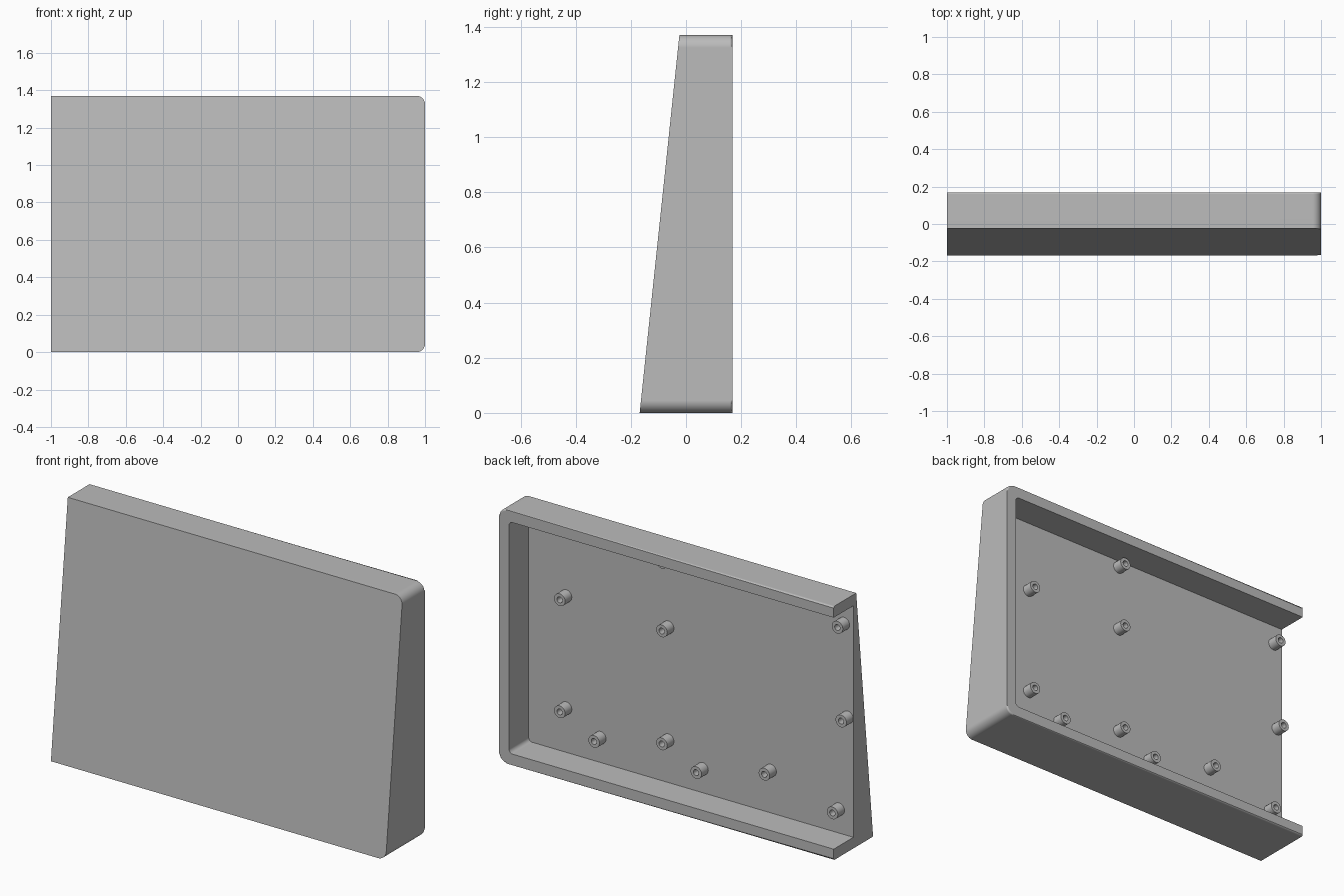
import bpy, bmesh, math
from mathutils import Vector, Matrix

cube = bpy.data.objects.get("Cube")
if cube:
    bpy.data.objects.remove(cube, do_unlink=True)

HEIGHT, BACK, FLOOR, WALL = 1.37, 0.168, 0.0, 0.06
FRONT_LOW, FRONT_HIGH = -0.168, -0.024

grey = bpy.data.materials.new("light_grey_plastic")
grey.use_nodes = True
colour = (0.5, 0.5, 0.5, 1)
grey.diffuse_color = colour
grey.node_tree.nodes["Principled BSDF"].inputs["Base Color"].default_value = colour


def front_y(z):
    return FRONT_LOW + (FRONT_HIGH - FRONT_LOW) * z / HEIGHT


def d_outline(x0, x1, z0, z1, r, steps=8):
    """Rectangle in x and z whose two corners on the +x side are rounded."""
    pts = [(x0, z1), (x0, z0)]
    for cz, start in ((z0 + r, -90), (z1 - r, 0)):
        for i in range(steps + 1):
            a = math.radians(start + 90 * i / steps)
            pts.append((x1 - r + r * math.cos(a), cz + r * math.sin(a)))
    return pts


def new_object(name, bm):
    bmesh.ops.recalc_face_normals(bm, faces=bm.faces)
    mesh = bpy.data.meshes.new(name)
    bm.to_mesh(mesh)
    bm.free()
    mesh.materials.append(grey)
    obj = bpy.data.objects.new(name, mesh)
    bpy.context.collection.objects.link(obj)
    return obj


def prism(outline, y_front, y_back):
    bm = bmesh.new()
    front = [bm.verts.new((x, y_front(z), z)) for x, z in outline]
    back = [bm.verts.new((x, y_back, z)) for x, z in outline]
    bm.faces.new(front)
    bm.faces.new(back[::-1])
    for i in range(len(outline)):
        j = (i + 1) % len(outline)
        bm.faces.new((front[i], front[j], back[j], back[i]))
    return bm


def select_only(obj):
    bpy.ops.object.select_all(action='DESELECT')
    obj.select_set(True)
    bpy.context.view_layer.objects.active = obj


def smooth(obj):
    select_only(obj)
    bpy.ops.object.shade_smooth_by_angle(angle=math.radians(35))


# Wedge-shaped shell, with a small fillet round the back rim
bm = prism(d_outline(-1, 1, 0, HEIGHT, 0.045), front_y, BACK)
rim = [e for e in bm.edges
       if all(v.co.y > BACK - 0.001 for v in e.verts)
       and any(v.co.x > -0.99 for v in e.verts)]
bmesh.ops.bevel(bm, geom=rim, offset=0.009, segments=3, profile=0.5,
                affect='EDGES', clamp_overlap=True)
shell = new_object("housing_shell", bm)

# Cavity, open at the back and at the -x end
cutter = new_object("cavity_cutter", prism(
    d_outline(-1.2, 1 - WALL, WALL, HEIGHT - WALL, 0.022), lambda z: FLOOR, 0.4))
cut = shell.modifiers.new("cavity", 'BOOLEAN')
cut.operation, cut.solver, cut.object = 'DIFFERENCE', 'EXACT', cutter
select_only(shell)
bpy.ops.object.modifier_apply(modifier=cut.name)
bpy.data.objects.remove(cutter, do_unlink=True)
smooth(shell)
shell.modifiers.new("even_shading", 'WEIGHTED_NORMAL').keep_sharp = True

# Hollow screw bosses standing on the inner face of the panel
BOSS_R, HOLE_R, BOSS_L = 0.033, 0.016, 0.057


def screw_boss(name, x, z):
    bm = bmesh.new()
    profile = [(BOSS_R, -0.005), (BOSS_R, BOSS_L), (HOLE_R, BOSS_L),
               (HOLE_R, 0.004), (0, 0.004)]
    verts = [bm.verts.new((r, y, 0)) for r, y in profile]
    edges = [bm.edges.new(pair) for pair in zip(verts, verts[1:])]
    bmesh.ops.spin(bm, geom=verts + edges, cent=(0, 0, 0), axis=(0, 1, 0),
                   angle=math.tau, steps=28, use_duplicate=False)
    bmesh.ops.remove_doubles(bm, verts=bm.verts, dist=0.0001)
    bmesh.ops.holes_fill(bm, edges=[e for e in bm.edges if e.is_boundary], sides=0)
    bmesh.ops.transform(bm, matrix=Matrix.Translation(Vector((x, FLOOR, z))), verts=bm.verts)
    smooth(new_object(name, bm))


bosses = [(0.715, 0.905), (0.715, 0.3),
          (0.105, 1.27), (0.105, 0.9), (0.105, 0.29),
          (0.51, 0.195), (-0.1, 0.19), (-0.507, 0.29),
          (-0.944, 1.2), (-0.966, 0.7), (-0.914, 0.19)]
for i, (x, z) in enumerate(bosses, 1):
    screw_boss(f"screw_boss_{i}", x, z)
